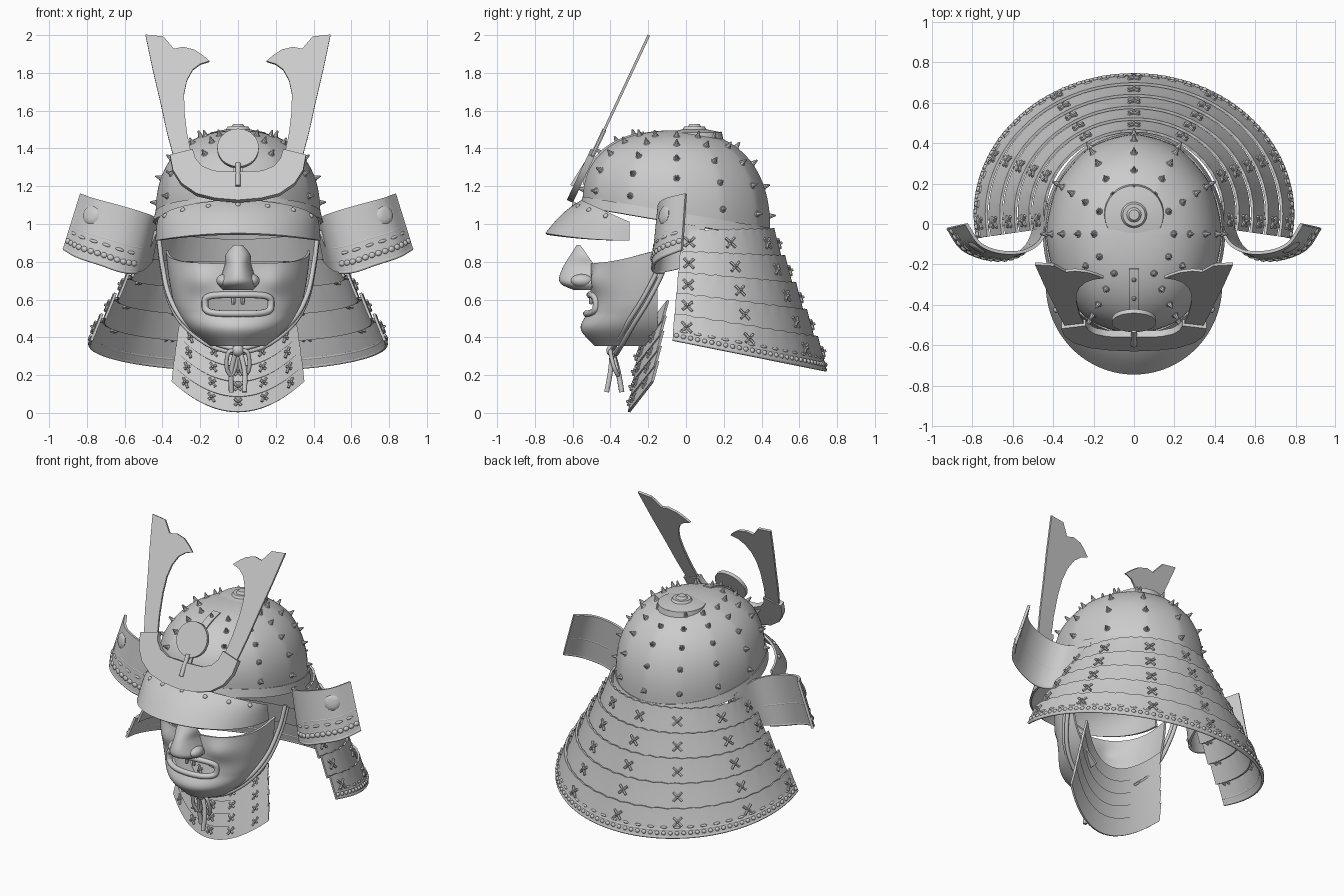
import bpy, bmesh, math
from math import sin, cos, pi, radians
from mathutils import Vector, Matrix

if "Cube" in bpy.data.objects:
    bpy.data.objects.remove(bpy.data.objects["Cube"])

GREY = (0.6, 0.6, 0.6, 1)
mat = bpy.data.materials.new("plain grey")
mat.use_nodes = True
mat.diffuse_color = GREY
mat.node_tree.nodes["Principled BSDF"].inputs["Base Color"].default_value = GREY


def finish(name, bm, thick=0, angle=35):
    """Turn a bmesh into a shaded object, optionally as a thin shell."""
    bmesh.ops.remove_doubles(bm, verts=bm.verts[:], dist=1e-5)
    bmesh.ops.recalc_face_normals(bm, faces=bm.faces[:])
    me = bpy.data.meshes.new(name)
    bm.to_mesh(me)
    bm.free()
    me.materials.append(mat)
    ob = bpy.data.objects.new(name, me)
    bpy.context.collection.objects.link(ob)
    bpy.ops.object.select_all(action='DESELECT')
    ob.select_set(True)
    bpy.context.view_layer.objects.active = ob
    if thick:
        mod = ob.modifiers.new("shell", 'SOLIDIFY')
        mod.thickness, mod.offset = thick, 0
        bpy.ops.object.modifier_apply(modifier=mod.name)
    bpy.ops.object.shade_smooth_by_angle(angle=radians(angle))
    return ob


def sheet(name, fn, nu, nv, thick=0.012, hole=None):
    """Shell over a surface fn(u, v), leaving out faces where hole is true."""
    bm = bmesh.new()
    g = [[bm.verts.new(fn(i / nu, j / nv)) for j in range(nv + 1)] for i in range(nu + 1)]
    for i in range(nu):
        for j in range(nv):
            q = (g[i][j], g[i + 1][j], g[i + 1][j + 1], g[i][j + 1])
            if not (hole and hole(sum((v.co for v in q), Vector()) / 4)):
                bm.faces.new(q)
    return finish(name, bm, thick)


def spline(pts, t):
    """Catmull-Rom through evenly spaced points."""
    pts = [Vector(p) for p in pts]
    n = len(pts) - 1
    k = min(int(t * n), n - 1)
    f = t * n - k
    b, c = pts[k], pts[k + 1]
    a = pts[k - 1] if k else b * 2 - c
    d = pts[k + 2] if k + 2 <= n else c * 2 - b
    return (b * 2 + (c - a) * f + (a * 2 - b * 5 + c * 4 - d) * f**2 + (b * 3 - a - c * 3 + d) * f**3) / 2


def tube(name, pts, r, steps=40, closed=False):
    cu = bpy.data.curves.new(name, 'CURVE')
    cu.dimensions, cu.bevel_depth, cu.bevel_resolution, cu.use_fill_caps = '3D', r, 2, True
    sp = cu.splines.new('POLY')
    sp.points.add(steps - 1)
    for i, p in enumerate(sp.points):
        p.co = (*spline(pts, i / (steps if closed else steps - 1)), 1)
    sp.use_cyclic_u = closed
    cu.materials.append(mat)
    ob = bpy.data.objects.new(name, cu)
    bpy.context.collection.objects.link(ob)


def bar(bm, p, q, r1, r2=None, seg=6):
    m = Matrix.Translation((p + q) / 2) @ (q - p).to_track_quat('Z', 'Y').to_matrix().to_4x4()
    bmesh.ops.create_cone(bm, cap_ends=True, segments=seg, radius1=r1,
                          radius2=r1 if r2 is None else r2, depth=(q - p).length, matrix=m)


def frame(fn, u, v, centre=Vector((0, 0.05, 0))):
    """Point, two tangents and outward normal on a surface."""
    p, e = fn(u, v), 0.002
    tu = (fn(u + e, v) - fn(u - e, v)).normalized()
    tv = (fn(u, v + e) - fn(u, v - e)).normalized()
    n = tu.cross(tv).normalized()
    c = Vector((centre.x, centre.y, p.z - 0.1))
    return p, tu, tv, n if n.dot(p - c) > 0 else -n


def stud(bm, fn, u, v, size, centre=Vector((0, 0.05, 0))):
    p, tu, tv, n = frame(fn, u, v, centre)
    tv = n.cross(tu)
    m = Matrix((tu, tv, n)).transposed().to_4x4()
    bmesh.ops.create_icosphere(bm, subdivisions=2, radius=1,
                               matrix=Matrix.Translation(p + n * 0.006) @ m @ Matrix.Diagonal((*size, 1)))


def cross(bm, fn, u, v, s=0.026):
    p, tu, tv, n = frame(fn, u, v)
    for k in (-1, 1):
        d = (tu * k + tv) * s
        bar(bm, p + n * 0.012 - d, p + n * 0.012 + d, 0.008)
    bar(bm, p, p + n * 0.03, 0.012, 0.006)


# Ribbed bowl
def rim_z(y):
    return 1.045 - 0.17 * (y + 0.05)


def bowl(u, v):
    a, t = 2 * pi * u, v * pi / 2
    r = max(cos(t), 0) ** 0.85 * (1 - 0.012 * abs(sin(6 * a)))
    base = rim_z(-0.05 + 0.49 * sin(a))
    return Vector((0.43 * cos(a) * r, -0.05 + 0.49 * sin(a) * r, base + (1.49 - base) * max(sin(t), 0) ** 0.85))


def rim(u, v):
    a, k = 2 * pi * u, 1.03 - 0.03 * v
    y = 0.49 * sin(a) * k - 0.05
    return Vector((0.43 * cos(a) * k, y, rim_z(y) - 0.04 + 0.055 * v))


sheet("helmet_bowl", bowl, 144, 24)
sheet("bowl_rim", rim, 96, 2, 0.016)
sheet("front_ridge", lambda u, v: bowl(0.75, 0.1 + 0.72 * v) + Vector((0.05 * (u - 0.5), -0.006, 0.006)), 2, 20)
bm = bmesh.new()
for i in range(12):
    for j, v in enumerate((0.07, 0.25, 0.43, 0.6, 0.74)):
        p, _, _, n = frame(bowl, i / 12, v)
        bar(bm, p - n * 0.004, p + n * 0.008, 0.024, 0.016, 10)
        bar(bm, p + n * 0.006, p + n * 0.038, 0.014, 0.004, 8)
finish("bowl_rivets", bm)

# Crown button
bm = bmesh.new()
for z0, z1, r0, r1 in ((1.45, 1.485, 0.152, 0.145), (1.485, 1.5, 0.145, 0.07), (1.49, 1.515, 0.07, 0.055), (1.51, 1.53, 0.04, 0.025)):
    bar(bm, Vector((0, 0.045, z0)), Vector((0, 0.045, z1)), r0, r1, 32)
finish("crown_button", bm)


# Visor
def visor(u, v):
    a = pi * (1 + u)
    s = -sin(a)
    outer = Vector((0.43 * cos(a), -0.3 - 0.44 * s, 0.912 + 0.035 * s * s))
    inner = Vector((0.42 * cos(a), -0.3 - 0.25 * s, 1.01 + 0.11 * s))
    return outer.lerp(inner, v) + Vector((0, 0, 0.02 * sin(pi * v)))


sheet("visor", visor, 64, 10, 0.014)
bm = bmesh.new()
for i in range(7):
    stud(bm, visor, 0.14 + 0.12 * i, 0.8, (0.014, 0.014, 0.012))
finish("visor_rivets", bm)


# Crest: flat pieces on a leaning plane
def lean(x, z, off=0):
    return Vector((x, -0.61 + (z - 1.12) * 0.47 + off, z))


def plate(name, outline, thick, off=0):
    bm = bmesh.new()
    bm.faces.new([bm.verts.new(lean(x, z, off)) for x, z in outline])
    finish(name, bm, thick)


HORN = [(.49, 2), (.395, 1.99), (.365, 1.955), (.34, 1.925), (.29, 1.935), (.23, 1.92), (.185, 1.89), (.15, 1.86),
        (.2, 1.845), (.24, 1.815), (.27, 1.76), (.285, 1.69), (.284, 1.6), (.27, 1.48), (.245, 1.36),
        (.34, 1.35), (.375, 1.48), (.41, 1.64), (.45, 1.81)]
BASE = [(.36, 1.36), (.345, 1.28), (.3, 1.21), (.22, 1.155), (.12, 1.13), (0, 1.12)]
BASE_TOP = [(.24, 1.39), (.225, 1.34), (.19, 1.3), (.13, 1.275), (0, 1.27)]
for s, side in ((1, "left"), (-1, "right")):
    plate(side + "_crest_horn", [(x * s, z) for x, z in HORN], 0.014)
half = BASE_TOP[::-1] + BASE
plate("crest_base", half + [(-x, z) for x, z in half[-2:0:-1]], 0.035, -0.005)
plate("crest_disc", [(0.11 * cos(2 * pi * i / 40), 1.4 + 0.1 * sin(2 * pi * i / 40)) for i in range(40)], 0.022)
tube("crest_stem", [lean(0, 1.32, -0.01), lean(0, 1.2, -0.028)], 0.014, 4)


# Neck guard: five lapped lames laced together
def lame(i):
    def fn(u, v):
        a = radians(-10 + 200 * u)
        w = max(0, (sin(a) + 0.17) / 1.17)
        rx, ry = 0.497 + 0.072 * i - 0.055 * v, 0.456 + 0.058 * i - 0.045 * v
        low = (0.83 - 0.11 * i) * (1 - w) + (0.80 - 0.143 * i) * w
        wave = 0.008 * abs(sin(22 * a)) * max(v, 0) ** 4
        return Vector((rx * cos(a), 0.05 + ry * sin(a), low + v * (0.13 + 0.04 * w) + wave))
    return fn


LACES = (0.03, 0.175, 0.35, 0.5, 0.65, 0.825, 0.97)
bm = bmesh.new()
for i in range(5):
    fn = lame(i)
    sheet(f"neck_lame_{i + 1}", fn, 120, 8, 0.014)
    for u in LACES:
        cross(bm, fn, u, 0.55)
        if i < 4:
            for d in (-0.008, 0.008):
                bar(bm, fn(u + d, 0.02), lame(i + 1)(u + d, 0.8), 0.008)
finish("neck_laces", bm)
last = lame(4)
bm = bmesh.new()
for i in range(64):
    stud(bm, last, (i + 0.5) / 64, 0.15, (0.014, 0.013, 0.012))
    if i % 2:
        stud(bm, last, (i + 0.5) / 64, 0.36, (0.022, 0.008, 0.008))
finish("neck_trim_studs", bm)
for v in (0.0, 0.26):
    tube("neck_trim_cord", [last(i / 40, v) for i in range(41)], 0.009, 90)


# Turned-back side wings
LOW = [(.92, -.02, .87), (.85, -.12, .83), (.73, -.17, .79), (.61, -.165, .75), (.52, -.09, .75), (.46, .1, .8)]
HIGH = [(.83, 0, 1.16), (.76, -.1, 1.135), (.65, -.14, 1.105), (.53, -.13, 1.07), (.45, -.06, 1.04), (.42, .1, 1.0)]
for s, side in ((1, "left"), (-1, "right")):
    def wing(u, v):
        p = spline(LOW, u).lerp(spline(HIGH, u), v)
        return Vector((p.x * s, p.y, p.z))
    sheet(side + "_wing", wing, 40, 8, 0.016)
    tube(side + "_wing_ridge", [wing(i / 20 * 0.75, 0.42) for i in range(21)], 0.009)
    tube(side + "_wing_edge", [wing(i / 20 * 0.75, 0) for i in range(21)], 0.01)
    bm = bmesh.new()
    mid = Vector((0.7 * s, 0.5, 0))
    for i in range(13):
        stud(bm, wing, 0.03 + 0.055 * i, 0.15, (0.018, 0.016, 0.012), mid)
        if i % 2:
            stud(bm, wing, 0.03 + 0.055 * i, 0.32, (0.024, 0.009, 0.008), mid)
    stud(bm, wing, 0.22, 0.72, (0.05, 0.05, 0.012), mid)
    finish(side + "_wing_studs", bm)

# Face mask with open mouth
WIDTH = [(w, d) for w, d in ((.17, .33), (.27, .4), (.325, .365), (.35, .35), (.365, .35), (.375, .35))]


def mask(u, v):
    k = 2 * u - 1
    th = k * pi / 2
    w, d = spline(WIDTH, v)
    x, z = w * sin(th), 0.36 + v * (0.43 + 0.07 * abs(k) ** 3)
    cheek = 0.03 * math.exp(-((abs(x) - 0.2) / 0.08) ** 2 - ((z - 0.7) / 0.07) ** 2)
    return Vector((x, -0.15 - d * max(cos(th), 0) ** 0.8 - cheek, z))


def on_mask(x, z):
    v = (z - 0.36) / 0.43
    return mask(0.5 + math.asin(x / spline(WIDTH, v).x) / pi, v)


sheet("face_mask", mask, 72, 44, 0.014, lambda c: c.y < -0.3 and (abs(c.x) / 0.175) ** 4 + (abs(c.z - 0.575) / 0.05) ** 4 < 1)
lips = []
for i in range(41):
    a = 2 * pi * i / 40
    ca, sa = cos(a), sin(a)
    x = 0.175 * math.copysign(abs(ca) ** 0.5, ca)
    z = 0.575 + 0.05 * math.copysign(abs(sa) ** 0.5, sa)
    lips.append(on_mask(x, z) - Vector((0, 0.01, 0)))
tube("lips", lips, 0.018, 80, True)
bm = bmesh.new()
for x in (-0.025, 0.025):
    bar(bm, on_mask(x, 0.62), on_mask(x, 0.575), 0.014, 0.01, 8)
finish("teeth", bm)

# Nose: half-round sections (height, half width, tip y)
NOSE = [(.885, .02, -.575), (.835, .06, -.605), (.78, .065, -.64), (.72, .085, -.665), (.685, .1, -.655), (.655, .075, -.59)]


def nose(u, v):
    z, w, y = spline(NOSE, v)
    back = -0.49 - 0.07 * max(0, (z - 0.79) / 0.095)
    return Vector((-w * cos(pi * u), back + (y - back) * max(0, sin(pi * u)), z))


sheet("nose", nose, 20, 20, 0.012)
bm = bmesh.new()
for s in (-1, 1):
    m = Matrix.Translation((0.075 * s, -0.55, 0.7)) @ Matrix.Diagonal((0.04, 0.06, 0.035, 1))
    bmesh.ops.create_icosphere(bm, subdivisions=3, radius=1, matrix=m)
finish("nostrils", bm)


# Throat guard
def throat(i):
    def fn(u, v):
        k = 2 * u - 1
        w = 0.305 + 0.011 * i - 0.012 * v
        return Vector((w * k, -0.25 - 0.013 * i + 0.03 * v + 0.125 * k * k, 0.325 - 0.08 * i + 0.11 * v + 0.16 * k * k))
    return fn


bm = bmesh.new()
for i in range(5):
    fn = throat(i)
    sheet(f"throat_lame_{i + 1}", fn, 32, 4, 0.014)
    for u in (0.1, 0.3, 0.5, 0.7, 0.9):
        cross(bm, fn, u, 0.45, 0.018)
finish("throat_laces", bm)

# Chin cord with knot, bow loops and loose ends
for s, side in ((1, "left"), (-1, "right")):
    for k in (0, 0.022):
        path = [(.42, -.1, .93), (.4, -.14, .78), (.365, -.22, .62), (.29, -.3, .49), (.16, -.36, .385), (.01, -.39, .335)]
        tube(side + "_chin_cord", [(x * s, y + k, z - k) for x, y, z in path], 0.013)
    tube(side + "_bow_loop", [(0, -.39, .33), (.05 * s, -.4, .32), (.06 * s, -.38, .24), (.035 * s, -.36, .2), (.01 * s, -.37, .25), (0, -.39, .33)], 0.011)
    tube(side + "_cord_end", [(.01 * s, -.39, .33), (.035 * s, -.38 - .02 * s, .22), (.035 * s, -.38 - .04 * s, .11)], 0.014)
bm = bmesh.new()
bmesh.ops.create_icosphere(bm, subdivisions=3, radius=0.032, matrix=Matrix.Translation((0, -0.39, 0.33)))
finish("cord_knot", bm)
